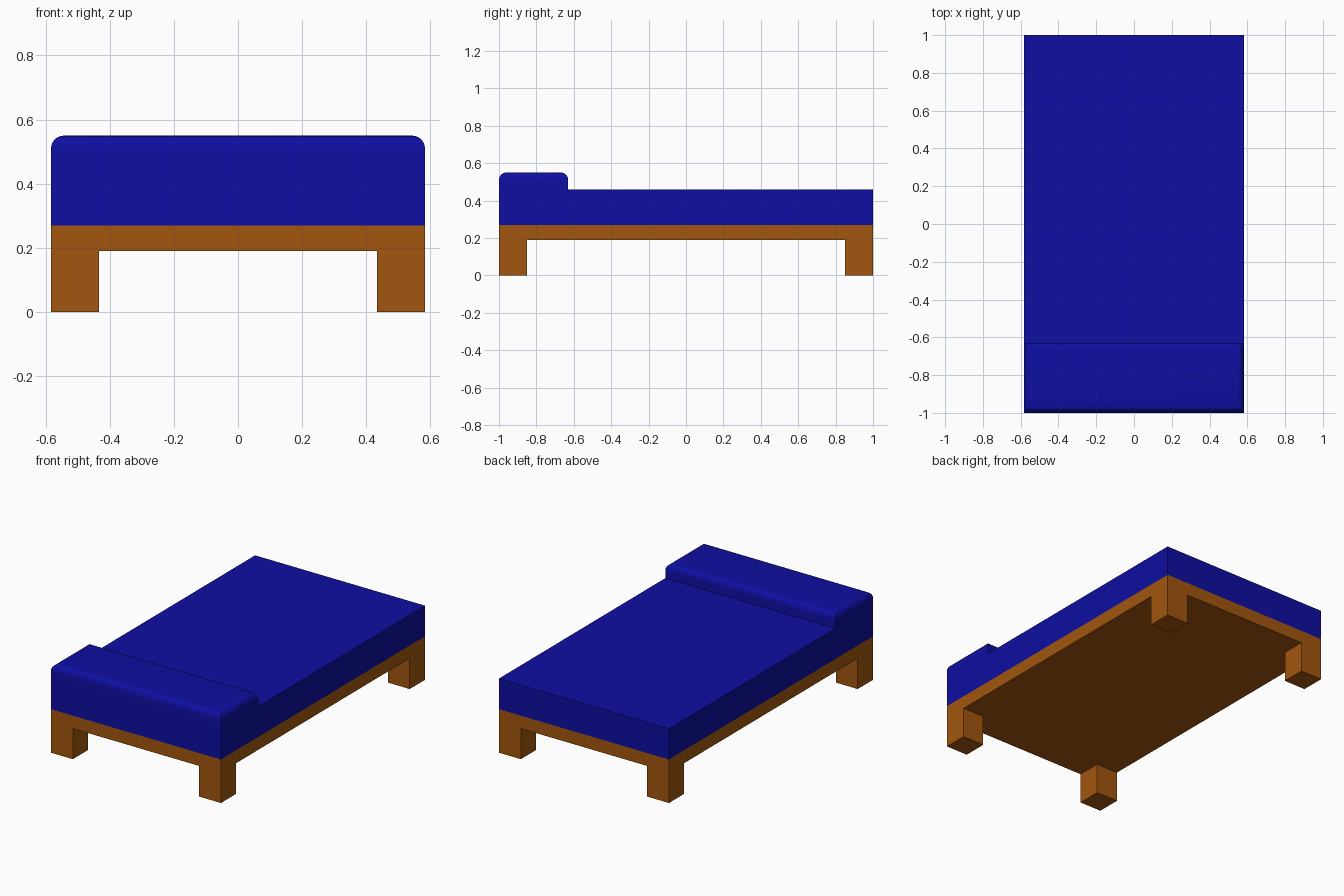
import bpy, bmesh, math

if "Cube" in bpy.data.objects:
    bpy.data.objects.remove(bpy.data.objects["Cube"])

W, L = 0.583, 1.0            # half width, half length
LEG = 0.15                   # leg thickness
Z_LEG, Z_FRAME, Z_MAT, Z_PIL = 0.19, 0.27, 0.46, 0.55


def material(name, rgb):
    m = bpy.data.materials.new(name)
    m.diffuse_color = (*rgb, 1.0)
    m.use_nodes = True
    m.node_tree.nodes["Principled BSDF"].inputs["Base Color"].default_value = m.diffuse_color
    return m


def box(name, lo, hi, mat, round_top=0.0):
    """Box between two corners, optionally with rounded top edges."""
    bm = bmesh.new()
    bmesh.ops.create_cube(bm, size=1.0)
    for v in bm.verts:
        v.co = [hi[i] if v.co[i] > 0 else lo[i] for i in range(3)]
    if round_top:
        edges = [e for e in bm.edges if all(v.co.z > hi[2] - 1e-5 for v in e.verts)]
        bmesh.ops.bevel(bm, geom=edges, offset=round_top, segments=6,
                        profile=0.5, affect='EDGES')
    me = bpy.data.meshes.new(name)
    bm.to_mesh(me)
    bm.free()
    me.materials.append(mat)
    ob = bpy.data.objects.new(name, me)
    bpy.context.collection.objects.link(ob)
    return ob


wood = material("brown wood", (0.36, 0.092, 0.0045))
cloth = material("blue fabric", (0.0045, 0.0045, 0.36))

# Wooden legs, one in each corner
for sy, end in ((-1, "front"), (1, "back")):
    for sx, side in ((-1, "left"), (1, "right")):
        xs = sorted((sx * W, sx * (W - LEG)))
        ys = sorted((sy * L, sy * (L - LEG)))
        box(f"{end}_{side}_leg", (xs[0], ys[0], 0), (xs[1], ys[1], Z_LEG), wood)

# Bed base and mattress
box("bed_base", (-W, -L, Z_LEG), (W, L, Z_FRAME), wood)
box("mattress", (-W, -L, Z_FRAME), (W, L, Z_MAT), cloth)

# Pillow across the front end, with soft top edges
pillow = box("pillow", (-W, -L, Z_MAT), (W, -0.63, Z_PIL), cloth, round_top=0.04)
bpy.context.view_layer.objects.active = pillow
pillow.select_set(True)
bpy.ops.object.shade_smooth_by_angle(angle=math.radians(30))
